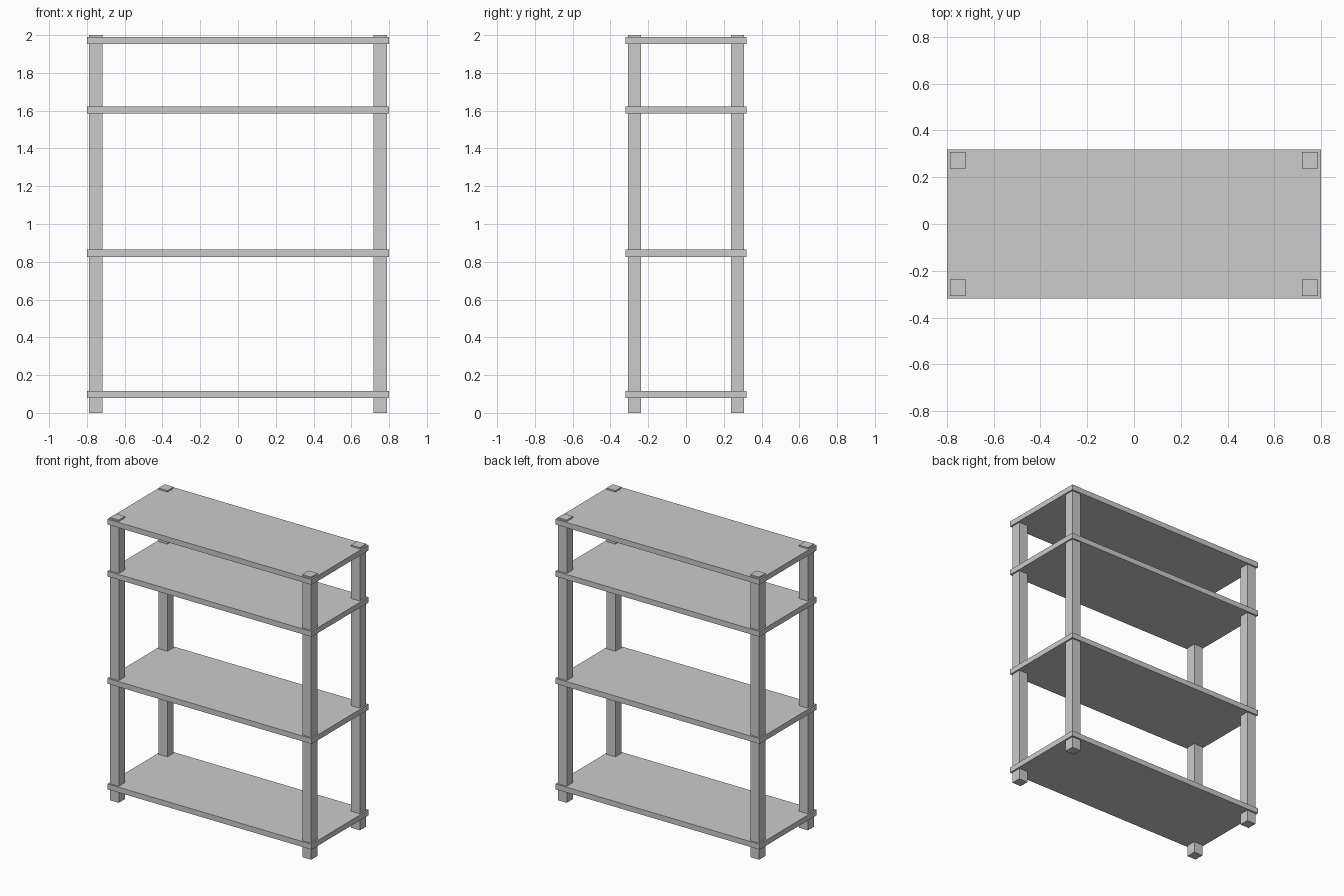
import bpy

if "Cube" in bpy.data.objects:
    bpy.data.objects.remove(bpy.data.objects["Cube"])


def box(name, center, size):
    bpy.ops.mesh.primitive_cube_add(size=1, location=center)
    ob = bpy.context.object
    ob.name = name
    ob.scale = size
    bpy.ops.object.transform_apply(location=False, rotation=False, scale=True)
    return ob


# Four square corner posts, running through every shelf
for side, sx in (("left", -1), ("right", 1)):
    for end, sy in (("front", -1), ("back", 1)):
        box(f"{end}_{side}_post", (sx * 0.753, sy * 0.272, 1.0), (0.07, 0.07, 2.0))

# Four thin shelf boards, slightly wider than the posts
shelves = {"bottom": 0.098, "lower": 0.845, "upper": 1.603, "top": 1.971}
for level, z in shelves.items():
    box(f"{level}_shelf", (0, 0, z), (1.598, 0.638, 0.038))
